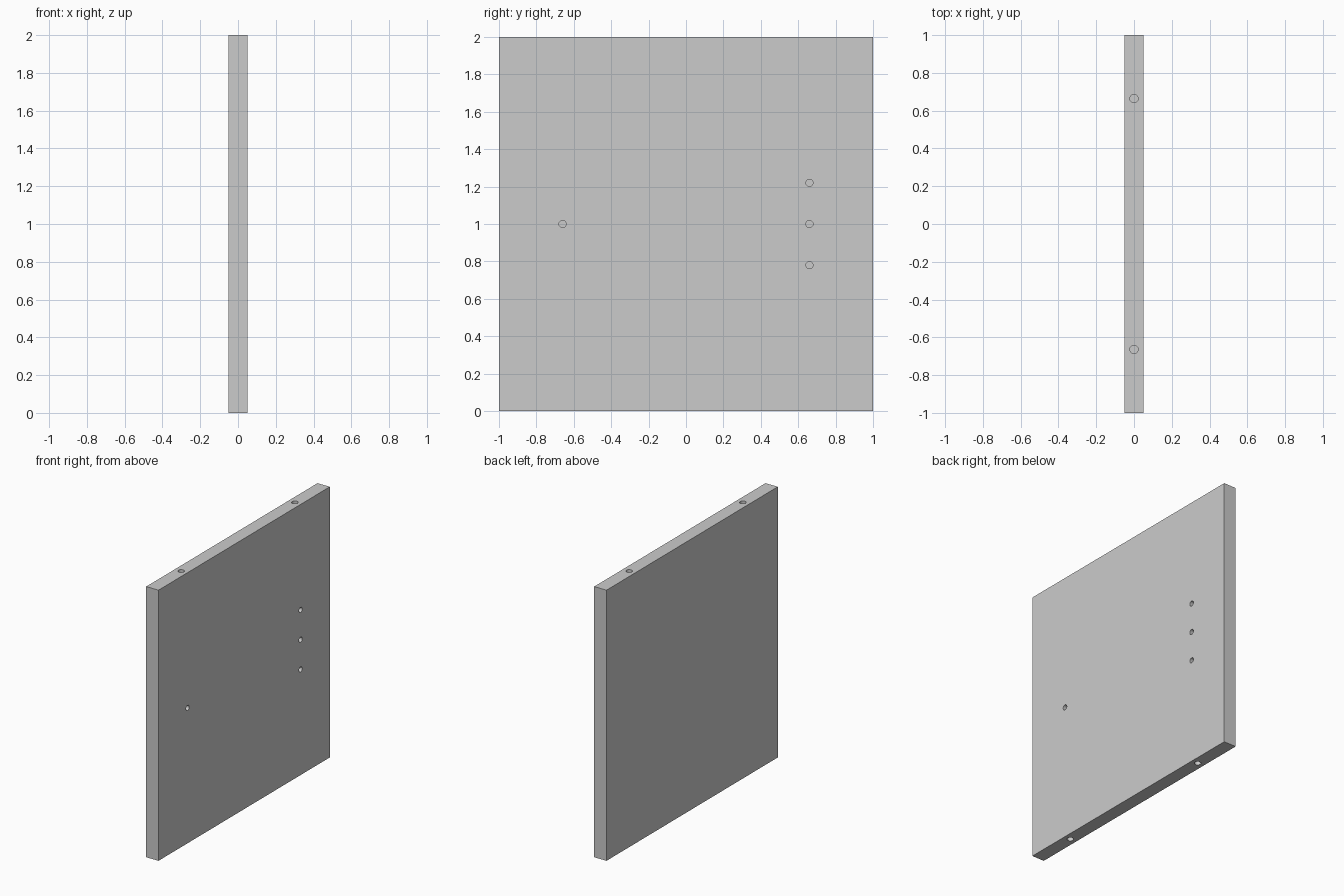
import bpy, bmesh
from math import pi
from mathutils import Matrix, Vector

if "Cube" in bpy.data.objects:
    bpy.data.objects.remove(bpy.data.objects["Cube"])

FACE_R, FACE_DEPTH = 0.019, 0.067
EDGE_R, EDGE_DEPTH = 0.022, 0.17


def add_drill(bm, mouth, axis, radius, depth):
    """Cylinder entering the panel at mouth, overshooting the surface slightly."""
    over = 0.02
    rot = Matrix.Rotation(pi / 2, 4, 'Y') if axis.x else Matrix.Identity(4)
    centre = mouth + axis * (over - depth) / 2
    bmesh.ops.create_cone(bm, cap_ends=True, segments=32, radius1=radius, radius2=radius,
                          depth=depth + over, matrix=Matrix.Translation(centre) @ rot)


# Board
bpy.ops.mesh.primitive_cube_add(size=1, location=(0, 0, 1))
panel = bpy.context.object
panel.name = "side_panel"
panel.scale = (0.1, 2, 2)
bpy.ops.object.transform_apply(location=True, rotation=False, scale=True)

# Blind holes in the right face, then dowel holes in top and bottom edges
bm = bmesh.new()
for y, z in ((-0.66, 1), (0.66, 0.78), (0.66, 1), (0.66, 1.22)):
    add_drill(bm, Vector((0.05, y, z)), Vector((1, 0, 0)), FACE_R, FACE_DEPTH)
for y in (-0.664, 0.664):
    for z, s in ((2, 1), (0, -1)):
        add_drill(bm, Vector((0, y, z)), Vector((0, 0, s)), EDGE_R, EDGE_DEPTH)
mesh = bpy.data.meshes.new("hole_cutters")
bm.to_mesh(mesh)
bm.free()
cutter = bpy.data.objects.new("hole_cutters", mesh)
bpy.context.collection.objects.link(cutter)
cutter.hide_render = True

# Drill the board
mod = panel.modifiers.new("drill_holes", 'BOOLEAN')
mod.operation = 'DIFFERENCE'
mod.solver = 'EXACT'
mod.object = cutter
bpy.ops.object.modifier_apply(modifier=mod.name)
bpy.data.objects.remove(cutter)
bpy.ops.object.shade_smooth_by_angle(angle=pi / 6)
